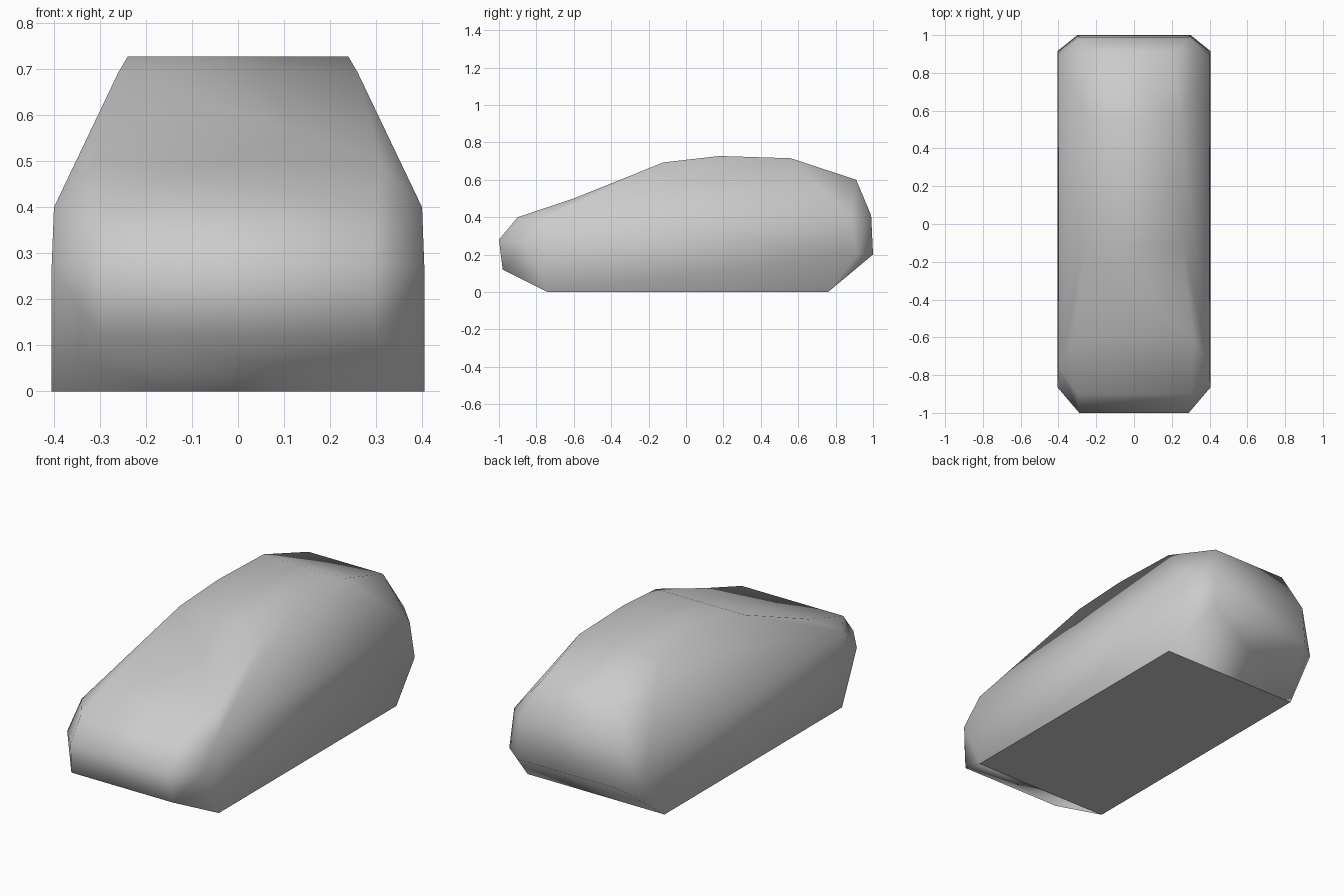
import bpy
import bmesh

cube = bpy.data.objects.get("Cube")
if cube:
    bpy.data.objects.remove(cube, do_unlink=True)

# Centre strip outline: half width, y, z, from the floor front over the roof
PROFILE = [
    (0.405, -0.74, 0.0), (0.30, -0.98, 0.12), (0.29, -1.0, 0.28),
    (0.30, -0.90, 0.40), (0.31, -0.60, 0.50), (0.26, -0.12, 0.693),
    (0.24, 0.18, 0.727), (0.24, 0.56, 0.715), (0.22, 0.91, 0.60),
    (0.29, 0.99, 0.41), (0.30, 1.0, 0.20), (0.405, 0.76, 0.0),
]
# Flank corners, each with the first and last outline point it fans to
FLANK = [
    ((0.405, -0.865, 0.27), 0, 2), ((0.40, -0.75, 0.40), 3, 7),
    ((0.40, 0.88, 0.40), 7, 9), ((0.405, 0.915, 0.20), 10, 11),
]


def add_flank(bm, edge, side):
    """Close one side of the strip with fans around the flank corners."""
    corners = [bm.verts.new((side * x, y, z)) for (x, y, z), _, _ in FLANK]
    for i, (_, first, last) in enumerate(FLANK):
        for k in range(first, last):
            bm.faces.new((edge[k], edge[k + 1], corners[i]))
        if i + 1 < len(FLANK):
            start = FLANK[i + 1][1]
            bridge = [edge[last]] + ([edge[start]] if start != last else [])
            bm.faces.new(bridge + [corners[i + 1], corners[i]])
    bm.faces.new(corners + [edge[-1], edge[0]])


# Body shell
bm = bmesh.new()
left = [bm.verts.new(p) for p in PROFILE]
right = [bm.verts.new((-x, y, z)) for x, y, z in PROFILE]
for k in range(len(PROFILE) - 1):
    bm.faces.new((left[k], left[k + 1], right[k + 1], right[k]))
add_flank(bm, left, 1)
add_flank(bm, right, -1)

# Flat floor with a crisp rim
floor = bm.faces.new((left[0], left[-1], right[-1], right[0]))
bmesh.ops.recalc_face_normals(bm, faces=bm.faces[:])
for face in bm.faces:
    face.smooth = face is not floor
for edge in floor.edges:
    edge.smooth = False

mesh = bpy.data.meshes.new("car_body")
bm.to_mesh(mesh)
bm.free()

# Plain grey paint
grey = bpy.data.materials.new("plain_grey")
grey.use_nodes = True
colour = (0.6, 0.6, 0.6, 1.0)
grey.diffuse_color = colour
grey.node_tree.nodes["Principled BSDF"].inputs["Base Color"].default_value = colour
mesh.materials.append(grey)

body = bpy.data.objects.new("car_body", mesh)
bpy.context.scene.collection.objects.link(body)
